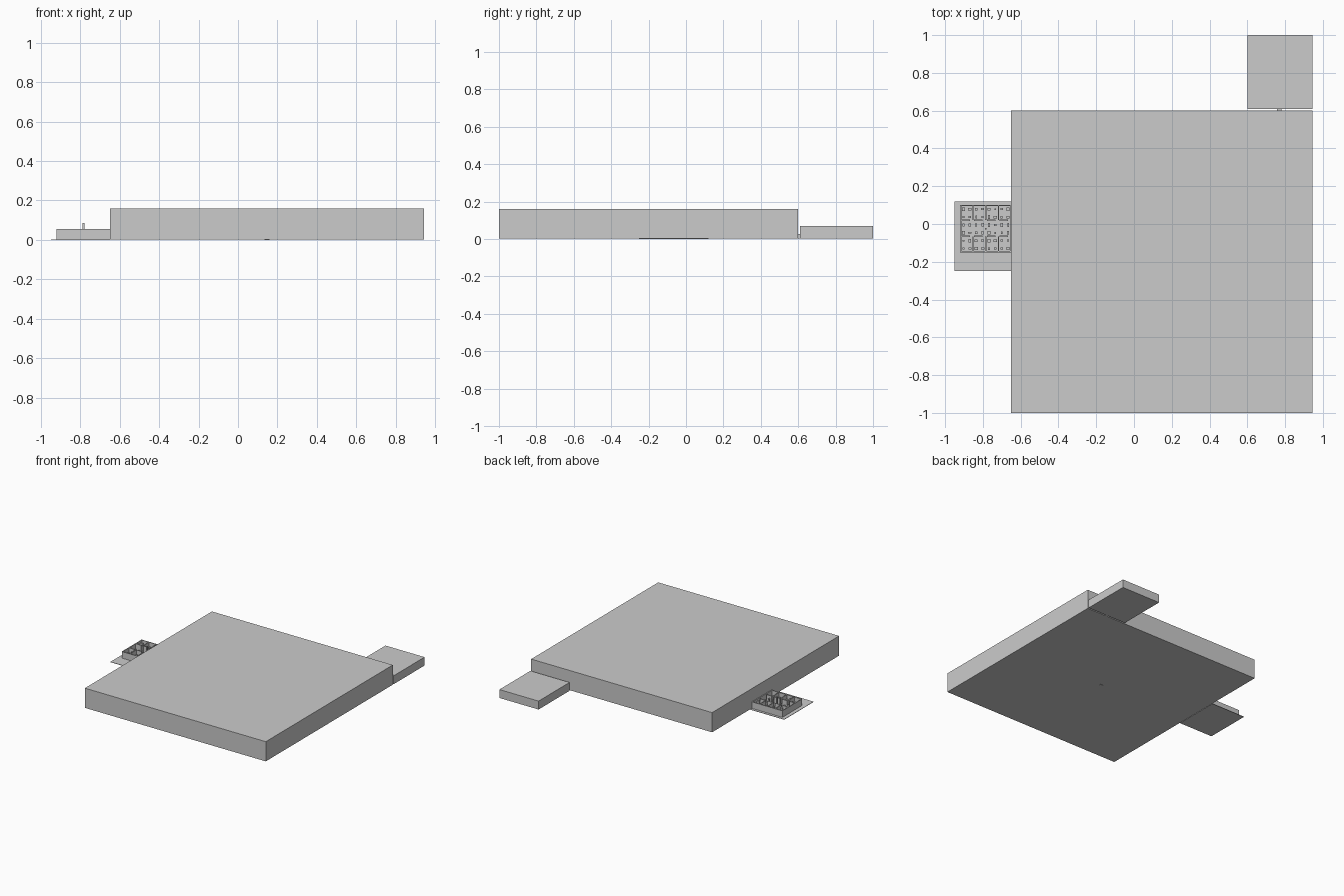
import bpy, bmesh, random

if "Cube" in bpy.data.objects:
    bpy.data.objects.remove(bpy.data.objects["Cube"])

random.seed(4)


def add_box(bm, x0, x1, y0, y1, z0, z1):
    verts = bmesh.ops.create_cube(bm, size=1)["verts"]
    for v in verts:
        v.co.x = x0 if v.co.x < 0 else x1
        v.co.y = y0 if v.co.y < 0 else y1
        v.co.z = z0 if v.co.z < 0 else z1


def make(name, boxes):
    bm = bmesh.new()
    for b in boxes:
        add_box(bm, *b)
    mesh = bpy.data.meshes.new(name)
    bm.to_mesh(mesh)
    bm.free()
    obj = bpy.data.objects.new(name, mesh)
    bpy.context.collection.objects.link(obj)
    return obj


# Large main hall, with the small pad under its middle
make("main_hall", [(-0.65, 0.945, -1.0, 0.6, 0.003, 0.16)])
make("centre_pad", [(0.135, 0.16, -0.21, -0.19, 0.0, 0.006)])

# Rear annex and the narrow passage joining it to the hall
make("rear_annex", [(0.60, 0.945, 0.61, 1.0, 0.003, 0.07)])
make("annex_passage", [(0.757, 0.78, 0.598, 0.614, 0.003, 0.028)])

# Thin ground plate on the left side
make("side_plate", [(-0.95, -0.65, -0.25, 0.12, 0.0, 0.003)])

# Open-topped side building: outer walls and room partitions
X0, X1, Y0, Y1, H, T = -0.92, -0.65, -0.15, 0.10, 0.055, 0.006
make("side_outer_walls", [
    (X0, X0 + T, Y0, Y1, 0.003, H), (X1 - T, X1, Y0, Y1, 0.003, H),
    (X0 + T, X1 - T, Y0, Y0 + T, 0.003, H), (X0 + T, X1 - T, Y1 - T, Y1, 0.003, H)])
rooms = []
for i in range(1, 4):
    x = X0 + (X1 - X0) * i / 4
    rooms += [(x - T / 2, x + T / 2, Y0 + T, -0.065, 0.003, H),
              (x - T / 2, x + T / 2, 0.02, Y1 - T, 0.003, H)]
for y in (-0.065, 0.02):
    for i in range(4):
        x = X0 + T + (X1 - X0) * i / 4
        rooms.append((x, x + 0.045, y - T / 2, y + T / 2, 0.003, H))
make("room_partitions", rooms)

# Low furnishings inside the rooms
items = []
for i in range(8):
    for j in range(6):
        x = X0 + 0.017 + i * (X1 - X0) / 8
        y = Y0 + 0.02 + j * (Y1 - Y0) / 6
        w, d = random.uniform(0.004, 0.009), random.uniform(0.004, 0.01)
        items.append((x - w, x + w, y - d, y + d, 0.003, random.uniform(0.015, 0.045)))
make("furnishings", items)

# Thin post rising above the rooms
make("roof_post", [(-0.79, -0.78, -0.03, -0.02, 0.003, 0.085)])
